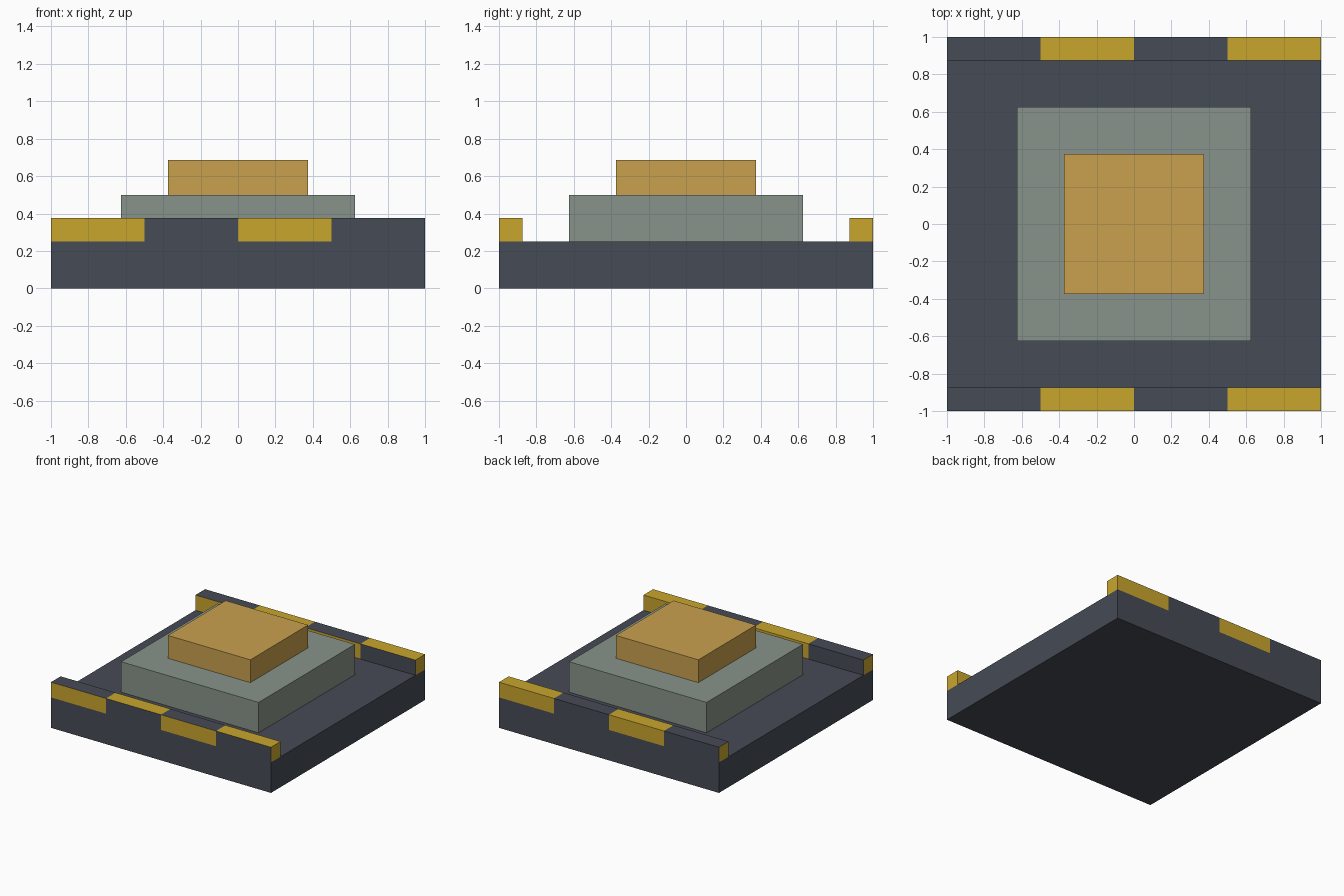
import bpy
import bmesh
from mathutils import Matrix, Vector

cube = bpy.data.objects.get("Cube")
if cube:
    bpy.data.objects.remove(cube, do_unlink=True)


def material(name, rgb):
    mat = bpy.data.materials.new(name)
    mat.use_nodes = True
    color = (*rgb, 1)
    mat.diffuse_color = color
    mat.node_tree.nodes["Principled BSDF"].inputs["Base Color"].default_value = color
    return mat


slate = material("slate grey", (0.061, 0.070, 0.089))
yellow = material("warning yellow", (0.584, 0.381, 0.027))
sage = material("sage grey", (0.250, 0.296, 0.254))
amber = material("amber", (0.584, 0.356, 0.076))


def box(name, size, center, mats, cuts=(), rule=None):
    """Box sliced at the given x positions, with faces coloured by a rule."""
    bm = bmesh.new()
    bmesh.ops.create_cube(bm, size=1, matrix=Matrix.LocRotScale(center, None, Vector(size)))
    for x in cuts:
        bmesh.ops.bisect_plane(bm, geom=bm.verts[:] + bm.edges[:] + bm.faces[:],
                               plane_co=(x, 0, 0), plane_no=(1, 0, 0))
    bm.normal_update()
    if rule:
        for face in bm.faces:
            face.material_index = rule(face)
    mesh = bpy.data.meshes.new(name)
    bm.to_mesh(mesh)
    bm.free()
    for mat in mats:
        mesh.materials.append(mat)
    obj = bpy.data.objects.new(name, mesh)
    bpy.context.collection.objects.link(obj)
    return obj


def hazard(face):
    """Alternate colours along x; front faces are offset from top and back."""
    if abs(face.normal.x) > 0.5:
        return 1
    segment = int((face.calc_center_median().x + 1) / 0.5)
    return (segment + (face.normal.y < -0.5)) % 2


# Base slab and stepped platform
box("base", (2, 2, 0.25), Vector((0, 0, 0.125)), [slate])
box("platform", (1.25, 1.25, 0.25), Vector((0, 0, 0.375)), [sage])
box("top_pad", (0.75, 0.75, 0.1875), Vector((0, 0, 0.59375)), [amber])

# Striped curbs along the front and back edges
for name, side in (("front_curb", -1), ("back_curb", 1)):
    box(name, (2, 0.125, 0.125), Vector((0, side * 0.9375, 0.3125)),
        [slate, yellow], (-0.5, 0, 0.5), hazard)
